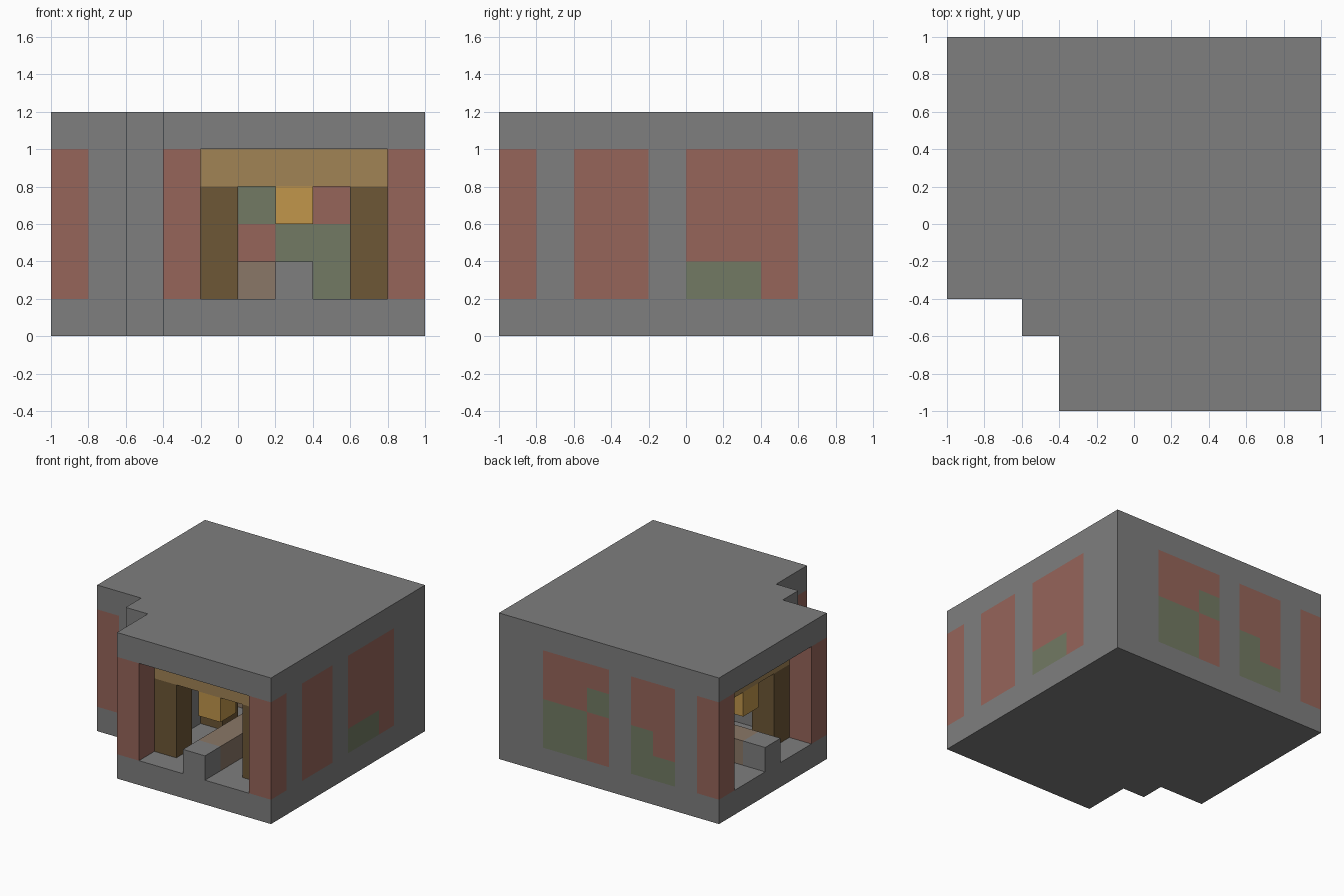
import bpy
import bmesh
from mathutils import Vector

cube = bpy.data.objects.get("Cube")
if cube:
    bpy.data.objects.remove(cube, do_unlink=True)

UNIT = 0.2  # side of one building block


def material(name, rgb):
    lin = [((c / 255 + 0.055) / 1.055) ** 2.4 for c in rgb]
    mat = bpy.data.materials.new(name)
    mat.use_nodes = True
    mat.diffuse_color = (*lin, 1)
    bsdf = mat.node_tree.nodes["Principled BSDF"]
    bsdf.inputs["Base Color"].default_value = (*lin, 1)
    bsdf.inputs["Roughness"].default_value = 0.9
    return mat


STONE = material("grey stone", (126, 126, 126))
BRICK = material("red brick", (150, 101, 90))
MOSS = material("mossy stone", (114, 122, 99))
PLANK = material("plank wood", (161, 131, 85))
LOG = material("dark log", (109, 87, 54))
GLOW = material("lamp amber", (193, 150, 75))
TAN = material("tan path", (138, 119, 103))


def place(i, j, k):
    """Grid corner to model space."""
    return Vector((i * UNIT - 1, j * UNIT - 1, k * UNIT))


def finish(name, bm, mat):
    bmesh.ops.recalc_face_normals(bm, faces=bm.faces)
    mesh = bpy.data.meshes.new(name)
    bm.to_mesh(mesh)
    bm.free()
    mesh.materials.append(mat)
    obj = bpy.data.objects.new(name, mesh)
    bpy.context.collection.objects.link(obj)


def block(name, mat, i, j, k, size=(1, 1, 1)):
    """Box starting at a grid cell, size in cells."""
    bm = bmesh.new()
    bmesh.ops.create_cube(bm, size=1)
    low, dims = place(i, j, k), Vector(size) * UNIT
    for v in bm.verts:
        v.co = Vector(((v.co[a] + 0.5) * dims[a] + low[a]) for a in range(3))
    finish(name, bm, mat)


def both(name, mat, i, j, k, size=(1, 1, 1)):
    """Box on the front side and its diagonal twin on the right side."""
    block("front_" + name, mat, i, j, k, size)
    block("side_" + name, mat, j, i, k, (size[1], size[0], size[2]))


def slab(name, k):
    """Stepped footprint with one corner cut away."""
    outline = [(3, 0), (10, 0), (10, 10), (0, 10), (0, 3), (2, 3), (2, 2), (3, 2)]
    bm = bmesh.new()
    face = bm.faces.new([bm.verts.new(place(i, j, k)) for i, j in outline])
    top = bmesh.ops.extrude_face_region(bm, geom=[face])["geom"]
    verts = [g for g in top if isinstance(g, bmesh.types.BMVert)]
    bmesh.ops.translate(bm, verts=verts, vec=(0, 0, UNIT))
    finish(name, bm, STONE)


# Floor and roof
slab("floor", 0)
slab("roof", 5)

# Brick corner posts and stone pillars
both("inner_post", BRICK, 3, 0, 1, (1, 1, 4))
both("outer_post", BRICK, 9, 0, 1, (1, 1, 4))
both("notch_wall", STONE, 3, 1, 1, (1, 1, 4))
block("notch_pillar", STONE, 2, 2, 1, (2, 2, 4))
block("corner_pillar", STONE, 9, 9, 1, (1, 1, 4))
for n in (1, 4, 8):
    both("wall_pillar_%d" % n, STONE, 9, n, 1, (1, 1, 4))

# Left wall panels
block("left_panel_small", BRICK, 9, 2, 1, (1, 2, 4))
block("left_panel_moss", MOSS, 9, 5, 1, (1, 2, 1))
block("left_panel_upper", BRICK, 9, 5, 2, (1, 2, 3))
block("left_panel_edge", BRICK, 9, 7, 1, (1, 1, 4))

# Back wall columns: (cell, [(colour, start, height)])
back = {
    2: [(MOSS, 1, 1), (BRICK, 2, 3)],
    3: [(MOSS, 1, 2), (BRICK, 3, 2)],
    5: [(BRICK, 1, 2), (MOSS, 3, 1), (BRICK, 4, 1)],
    6: [(MOSS, 1, 2), (BRICK, 3, 2)],
    7: [(MOSS, 1, 2), (BRICK, 3, 2)],
}
for i, stack in back.items():
    for mat, k, height in stack:
        block("back_panel", mat, i, 9, k, (1, 1, height))

# Timber frame: log columns under plank beams
for i in (1, 4, 8):
    for j in (1, 4, 8):
        if i + j > 2:
            block("column", LOG, i, j, 1, (1, 1, 3))
            block("beam_joint", PLANK, i, j, 4)
for row in (1, 4, 8):
    both("beam_long", PLANK, 5, row, 4, (3, 1, 1))
    if row > 1:
        both("beam_short", PLANK, 2, row, 4, (2, 1, 1))

# Hanging lamps in the openings
both("lamp", GLOW, 6, 1, 3)

# Raised path joining the two doorways
both("doorstep", STONE, 6, 0, 1)
both("path", TAN, 6, 1, 1, (1, 5, 1))
block("path_corner", TAN, 6, 6, 1)
